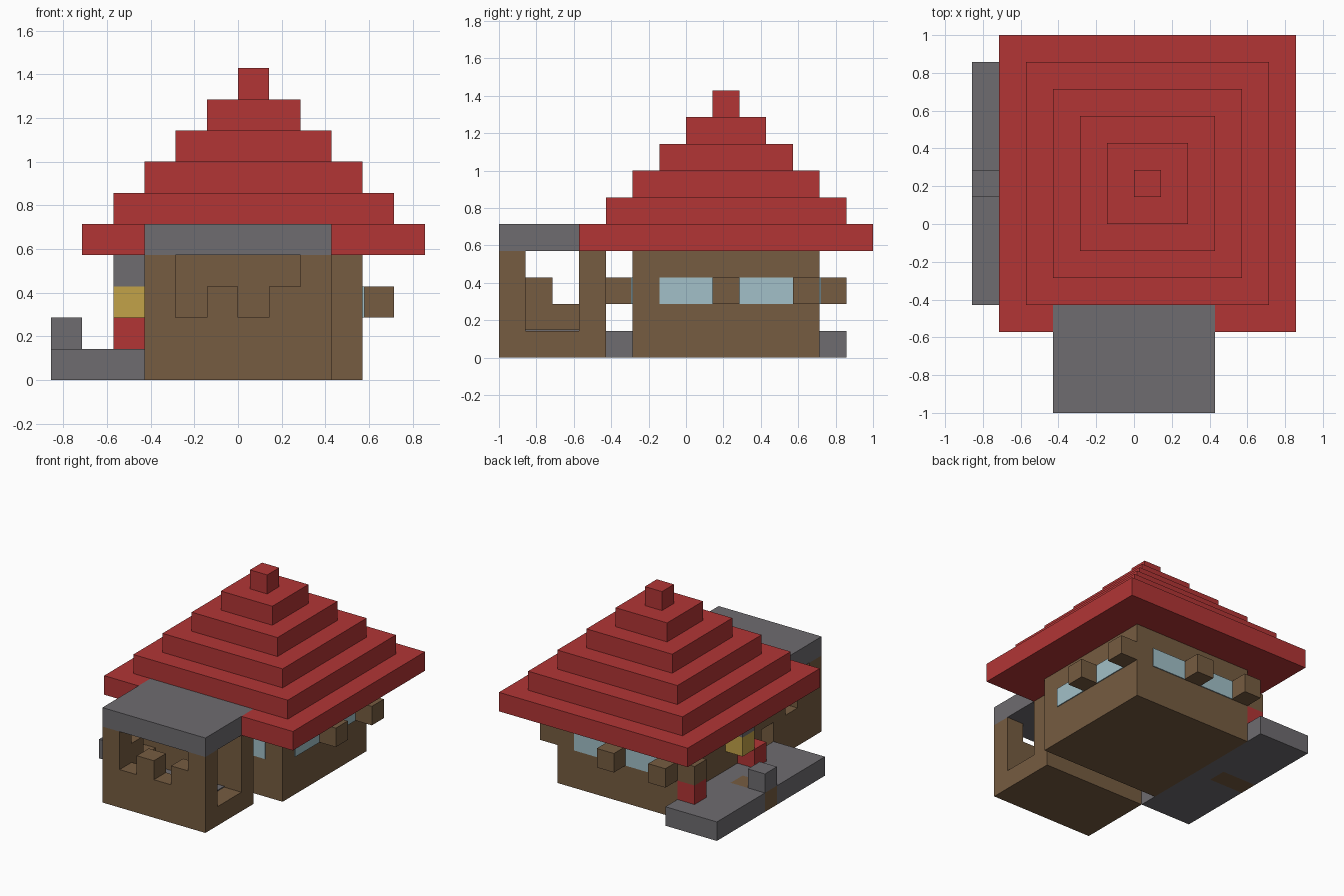
import bpy
import bmesh
from mathutils import Vector

cube = bpy.data.objects.get("Cube")
if cube:
    bpy.data.objects.remove(cube, do_unlink=True)

UNIT = 1 / 7        # edge length of one building block
PLATE = 0.05        # window plate thickness in blocks


def to_linear(value):
    value /= 255
    return value / 12.92 if value < 0.04 else ((value + 0.055) / 1.055) ** 2.4


def make_material(name, *rgb):
    colour = [to_linear(v) for v in rgb] + [1]
    material = bpy.data.materials.new(name)
    material.use_nodes = True
    material.diffuse_color = colour
    shader = material.node_tree.nodes["Principled BSDF"]
    shader.inputs["Base Color"].default_value = colour
    shader.inputs["Roughness"].default_value = 0.9
    return material


red = make_material("roof red", 178, 53, 53)
brown = make_material("wood brown", 118, 92, 65)
grey = make_material("stone grey", 110, 108, 112)
yellow = make_material("lamp yellow", 194, 162, 72)
blue = make_material("window blue", 162, 192, 200)


def finish(name, bm, material):
    bmesh.ops.scale(bm, vec=(UNIT, UNIT, UNIT), verts=bm.verts)
    bmesh.ops.recalc_face_normals(bm, faces=bm.faces)
    mesh = bpy.data.meshes.new(name)
    bm.to_mesh(mesh)
    bm.free()
    mesh.materials.append(material)
    obj = bpy.data.objects.new(name, mesh)
    bpy.context.collection.objects.link(obj)
    return obj


def prism(name, material, outline, low, high):
    """Extrude a flat outline upward, in block units."""
    bm = bmesh.new()
    face = bm.faces.new([bm.verts.new((x, y, low)) for x, y in outline])
    result = bmesh.ops.extrude_face_region(bm, geom=[face], use_keep_orig=True)
    top = [g for g in result["geom"] if isinstance(g, bmesh.types.BMVert)]
    bmesh.ops.translate(bm, vec=(0, 0, high - low), verts=top)
    return finish(name, bm, material)


def box(name, material, start, end):
    """Box between two corners, in block units."""
    bm = bmesh.new()
    a, b = Vector(start), Vector(end)
    bmesh.ops.create_cube(bm, size=1)
    bmesh.ops.scale(bm, vec=b - a, verts=bm.verts)
    bmesh.ops.translate(bm, vec=(a + b) / 2, verts=bm.verts)
    return finish(name, bm, material)


def block(name, material, x, y, z):
    return box(name, material, (x, y, z), (x + 1, y + 1, z + 1))


# Main house
box("house_walls", brown, (-3, -2, 0), (4, 5, 4))

# Stepped roof: the eaves are notched around the porch roof
prism("roof_eaves", red, [(-5, -4), (-3, -4), (-3, -3), (3, -3),
                          (3, -4), (6, -4), (6, 7), (-5, 7)], 4, 5)
for step in range(1, 6):
    box(f"roof_step_{step}", red, (step - 5, step - 4, step + 4),
        (6 - step, 7 - step, step + 5))

# Windows and projecting posts on the left, back and front walls
for i, y in enumerate((-1, 2)):
    box(f"left_window_{i}", blue, (4 - PLATE, y, 2), (4 + PLATE, y + 2, 3))
    block(f"left_post_{i}", brown, 4, y + 2, 2)
for i, x in enumerate((-2, 1)):
    for side, wall, post in (("back", 5, 5), ("front", -2, -3)):
        box(f"{side}_window_{i}", blue, (x, wall - PLATE, 2),
            (x + 2, wall + PLATE, 3))
        block(f"{side}_post_{i}", brown, x - 1, post, 2)

# Stone terrace with a wooden path
box("terrace_front", grey, (-6, -3, 0), (-3, 1, 1))
box("terrace_back", grey, (-6, 2, 0), (-3, 6, 1))
block("terrace_threshold", grey, -4, 1, 0)
box("terrace_path", brown, (-6, 1, 0), (-4, 2, 1))
block("terrace_stone", grey, -6, 1, 1)

# Terrace decorations against the house wall
for i, y in enumerate((-1, 4)):
    block(f"red_planter_{i}", red, -4, y, 1)
block("back_planter_top", brown, -4, 4, 2)
block("lamp", yellow, -4, 0, 2)
block("lamp_hanger", grey, -4, 0, 3)

# Front porch: base, corner posts, back wall and flat roof
box("porch_base", brown, (-3, -7, 0), (3, -3, 1))
box("porch_floor", grey, (-2, -6, 1), (2, -4, 1 + PLATE))
box("porch_back_wall", brown, (-3, -4, 1), (3, -3, 4))
for name, x in (("right", -3), ("left", 2)):
    box(f"porch_{name}_post", brown, (x, -7, 1), (x + 1, -6, 4))
box("porch_roof", grey, (-3, -7, 4), (3, -3, 5))

# Porch parapets with stepped openings
box("porch_front_wall", brown, (-2, -7, 1), (2, -6, 2))
for i, x in enumerate((-1, 1)):
    block(f"porch_front_merlon_{i}", brown, x, -7, 2)
box("porch_right_wall", brown, (-3, -6, 1), (-2, -4, 2))
block("porch_right_merlon", brown, -3, -6, 2)
